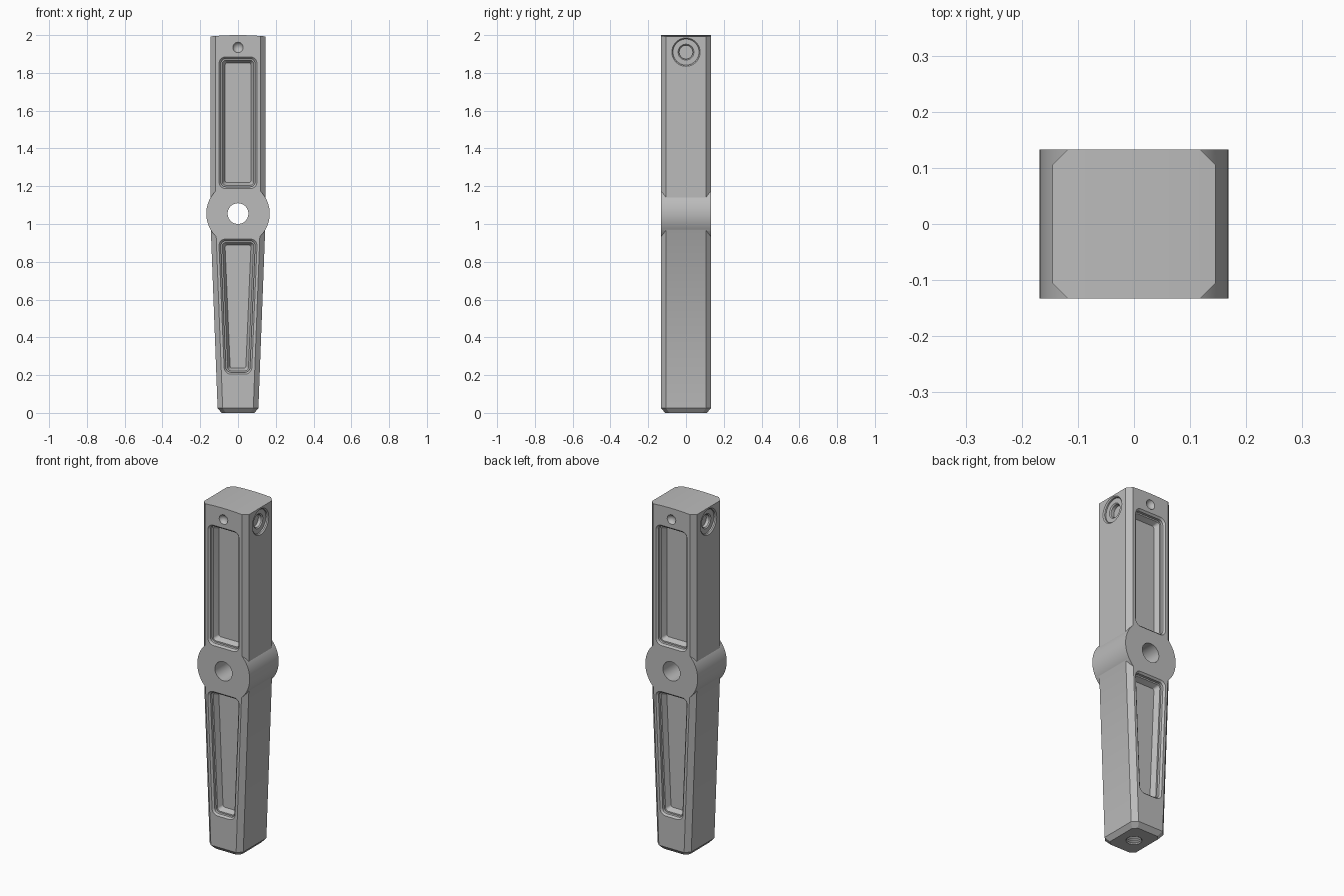
import bpy
import bmesh
import math
from mathutils import Vector

default = bpy.data.objects.get("Cube")
if default:
    bpy.data.objects.remove(default, do_unlink=True)

steel = bpy.data.materials.new("plain_grey")
steel.use_nodes = True
steel.diffuse_color = (0.5, 0.5, 0.5, 1)
steel.node_tree.nodes["Principled BSDF"].inputs["Base Color"].default_value = (0.5, 0.5, 0.5, 1)

HALF_Y = 0.133
HUB_Z = 1.055


def loft(name, rings):
    """Skin a stack of equal point rings and cap both ends."""
    bm = bmesh.new()
    loops = [[bm.verts.new(p) for p in ring] for ring in rings]
    n = len(loops[0])
    for a, b in zip(loops, loops[1:]):
        for i in range(n):
            j = (i + 1) % n
            bm.faces.new((a[i], a[j], b[j], b[i]))
    bm.faces.new(loops[0])
    bm.faces.new(loops[-1])
    bmesh.ops.recalc_face_normals(bm, faces=bm.faces)
    mesh = bpy.data.meshes.new(name)
    bm.to_mesh(mesh)
    bm.free()
    mesh.materials.append(steel)
    ob = bpy.data.objects.new(name, mesh)
    bpy.context.collection.objects.link(ob)
    return ob


def lathe(name, origin, outward, profile, segments=48):
    """Turn (radius, depth) pairs about an axis that points out of a surface."""
    out = Vector(outward)
    u = out.orthogonal().normalized()
    v = out.cross(u)
    rings = []
    for r, depth in profile:
        centre = Vector(origin) - out * depth
        angles = [2 * math.pi * i / segments for i in range(segments)]
        rings.append([centre + r * (math.cos(a) * u + math.sin(a) * v) for a in angles])
    return loft(name, rings)


def octagon(hx, hy, c, z):
    quarter = [(hx, hy - c), (hx - c, hy)]
    pts = quarter + [(-x, y) for x, y in reversed(quarter)]
    pts += [(-x, -y) for x, y in pts]
    return [Vector((x, y, z)) for x, y in pts]


def pocket(name, side, top_w, low_w, z0, z1):
    """Stepped, rounded pocket cutter; its width runs from low_w to top_w."""
    steps = [(-0.01, -0.01), (0.01, 0.01), (0.01, 0.025), (0.018, 0.025), (0.032, 0.055)]
    rings = []
    for inset, depth in steps:
        r = max(0.012, 0.035 - inset)
        low, high = z0 + inset, z1 - inset
        ring = []
        for k, (sx, sz) in enumerate([(1, 1), (-1, 1), (-1, -1), (1, -1)]):
            for i in range(9):
                a = math.pi / 2 * (k + i / 8)
                z = (high - r if sz > 0 else low + r) + r * math.sin(a)
                half = low_w + (top_w - low_w) * (z - z0) / (z1 - z0) - inset
                x = sx * (half - r) + r * math.cos(a)
                ring.append(Vector((x, side * (HALF_Y - depth), z)))
        rings.append(ring)
    return loft(name, rings)


def combine(target, tool, operation):
    mod = target.modifiers.new(operation, "BOOLEAN")
    mod.operation = operation
    mod.solver = "EXACT"
    mod.object = tool
    bpy.context.view_layer.objects.active = target
    bpy.ops.object.modifier_apply(modifier=mod.name)
    bpy.data.objects.remove(tool, do_unlink=True)


# Chamfered bar, tapering below the hub
bar = loft("pivot_bar", [
    octagon(0.087, 0.11, 0.022, 0),
    octagon(0.108, HALF_Y, 0.027, 0.025),
    octagon(0.145, HALF_Y, 0.027, 1.0),
    octagon(0.145, HALF_Y, 0.027, 2.02),
])

# Slightly crowned top end
crown = lathe("crown_cutter", (0, 0, 0.5), (0, 1, 0), [(1.5, -0.3), (1.5, 0.3)], 512)
combine(bar, crown, "INTERSECT")

# Round hub with a through hole
hub = lathe("hub", (0, 0, HUB_Z), (0, 1, 0), [(0.168, -HALF_Y), (0.168, HALF_Y)], 96)
combine(bar, hub, "UNION")
bore = lathe("bore_cutter", (0, 0, HUB_Z), (0, 1, 0), [(0.055, -0.2), (0.055, 0.2)], 64)
combine(bar, bore, "DIFFERENCE")

for side in (-1, 1):
    # Pockets on the front and back
    combine(bar, pocket("upper_pocket", side, 0.1, 0.1, 1.187, 1.885), "DIFFERENCE")
    combine(bar, pocket("lower_pocket", side, 0.102, 0.072, 0.205, 0.92), "DIFFERENCE")

    # Small round dimple above the upper pocket
    bowl = [(0.03 * math.cos(a), 0.03 * math.sin(a) - 0.012)
            for a in [math.radians(d) for d in range(0, 90, 12)]]
    dimple = lathe("dimple_cutter", (0, side * HALF_Y, 1.935), (0, side, 0), bowl, 32)
    combine(bar, dimple, "DIFFERENCE")

    # Counterbored socket near the top of each side
    socket = lathe("socket_cutter", (side * 0.145, 0, 1.91), (side, 0, 0), [
        (0.08, -0.005), (0.069, 0.006), (0.069, 0.015),
        (0.042, 0.015), (0.036, 0.021), (0.036, 0.04)])
    combine(bar, socket, "DIFFERENCE")

# Ridged screw hole in the bottom end
ridges = [(0.047, -0.005)]
for i in range(6):
    ridges += [(0.036, 0.006 + i * 0.012), (0.041, 0.012 + i * 0.012)]
hole = lathe("screw_hole_cutter", (0, 0, 0), (0, 0, -1), ridges)
combine(bar, hole, "DIFFERENCE")

# Smooth round surfaces, keep the machined edges crisp
bpy.ops.object.select_all(action="DESELECT")
bar.select_set(True)
bpy.context.view_layer.objects.active = bar
bpy.ops.object.shade_smooth_by_angle(angle=math.radians(30))
